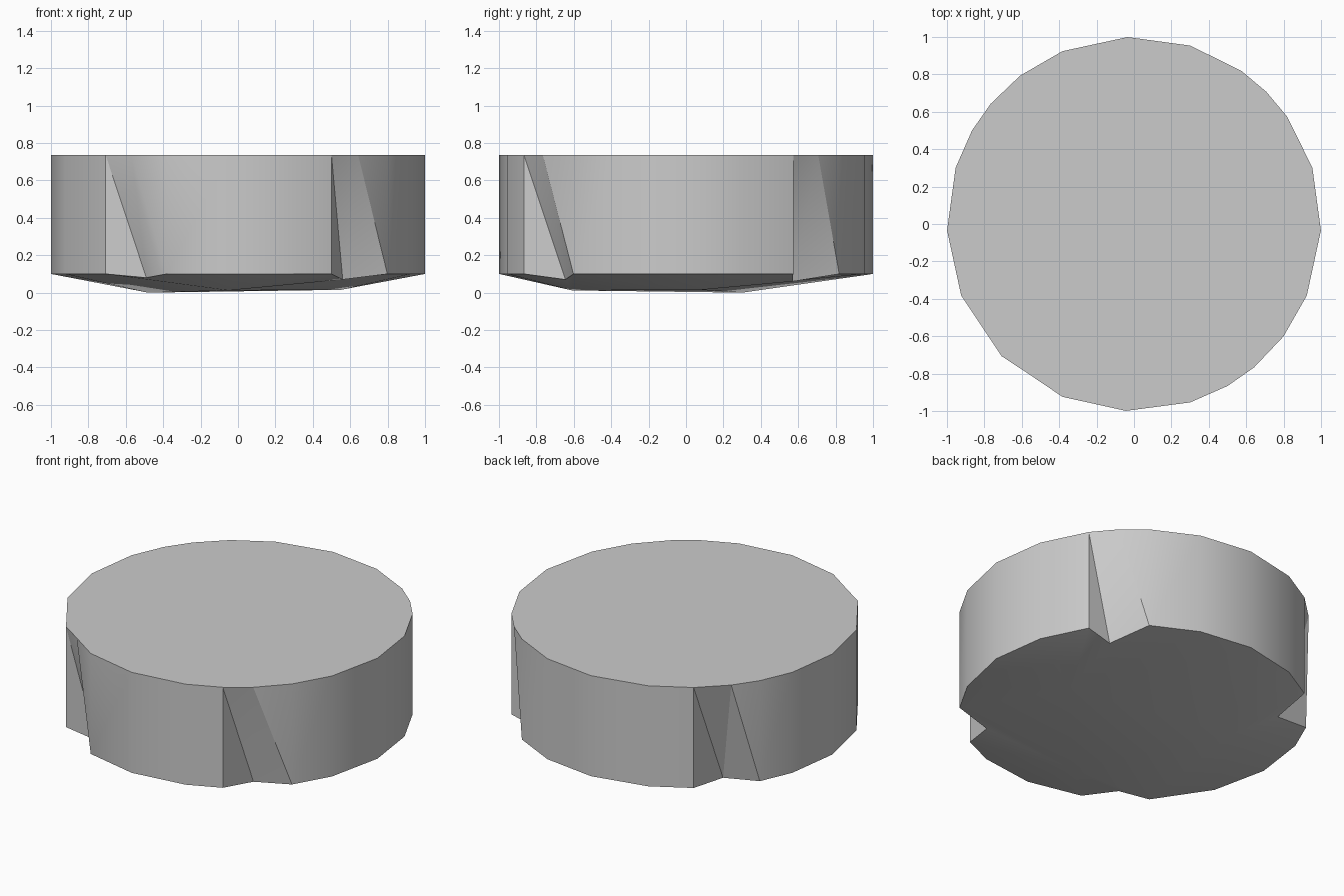
import bpy
import bmesh
from math import cos, sin, radians
from mathutils import Vector

cube = bpy.data.objects.get("Cube")
if cube:
    bpy.data.objects.remove(cube, do_unlink=True)

TOP, RIM = 0.735, 0.10

grey = bpy.data.materials.new("mid grey")
grey.use_nodes = True
colour = (0.6, 0.6, 0.6, 1)
grey.diffuse_color = colour
grey.node_tree.nodes["Principled BSDF"].inputs["Base Color"].default_value = colour

# Plain rim corners, in degrees, and notches: start, middle, end, middle radius, pit
plain = [-22.5, -2, 17.5, 72.5, 92, 112.5, 162.5, 182, 202.5, 267.5, 287.5]
notches = [
    (35, 45, 55, 1.0, (0.66, 0.57, 0.06)),
    (127.5, 140, 150, 1.0, (-0.63, 0.53, 0.07)),
    (225, 234.5, 247.5, 0.98, (-0.49, -0.72, 0.08)),
    (300, 310, 323, 1.0, (0.56, -0.645, 0.07)),
]

bm = bmesh.new()


def corner(angle, z, r=1.0):
    a = radians(angle)
    return bm.verts.new((r * cos(a), r * sin(a), z))


# Rim sections in order round the disc: top loop and bottom loop of each
sections = [(a, [corner(a, TOP)], [corner(a, RIM)]) for a in plain]
for start, mid, end, r, pit in notches:
    upper = [corner(start, TOP), corner(mid, TOP, r), corner(end, TOP)]
    lower = [corner(start, RIM), bm.verts.new(pit), corner(end, RIM)]
    sections.append((start, upper, lower))
sections.sort(key=lambda s: s[0])

# Side walls and wedge-shaped notches
for i, (_, up, low) in enumerate(sections):
    _, next_up, next_low = sections[(i + 1) % len(sections)]
    if len(up) == 3:
        for tri in ((up[0], low[0], low[1]), (up[0], low[1], up[1]),
                    (up[1], low[1], low[2]), (up[1], low[2], up[2])):
            bm.faces.new(tri)
    bm.faces.new((low[-1], next_low[0], next_up[0], up[-1]))

# Flat top
bm.faces.new([v for _, up, _ in sections for v in up])

# Shallow underside joining the rim to a small central triangle
core = [bm.verts.new(p) for p in ((0.55, 0.08, 0.015), (-0.48, 0.3, 0), (-0.05, -0.61, 0.012))]
bm.faces.new(core[::-1])
rim = [v for _, _, low in sections for v in low]


def nearest(v):
    flat = Vector((v.co.x, v.co.y, 0))
    return min(core, key=lambda c: (c.co - flat).length)


for a, b in zip(rim, rim[1:] + rim[:1]):
    ca, cb = nearest(a), nearest(b)
    bm.faces.new((b, a, ca))
    if ca is not cb:
        bm.faces.new((b, ca, cb))

bmesh.ops.recalc_face_normals(bm, faces=bm.faces)
mesh = bpy.data.meshes.new("notched_disc")
bm.to_mesh(mesh)
bm.free()
mesh.materials.append(grey)
disc = bpy.data.objects.new("notched_disc", mesh)
bpy.context.collection.objects.link(disc)

# Smooth wall with crisp rim and notch edges
bpy.ops.object.select_all(action="DESELECT")
disc.select_set(True)
bpy.context.view_layer.objects.active = disc
bpy.ops.object.shade_smooth_by_angle(angle=radians(30))
